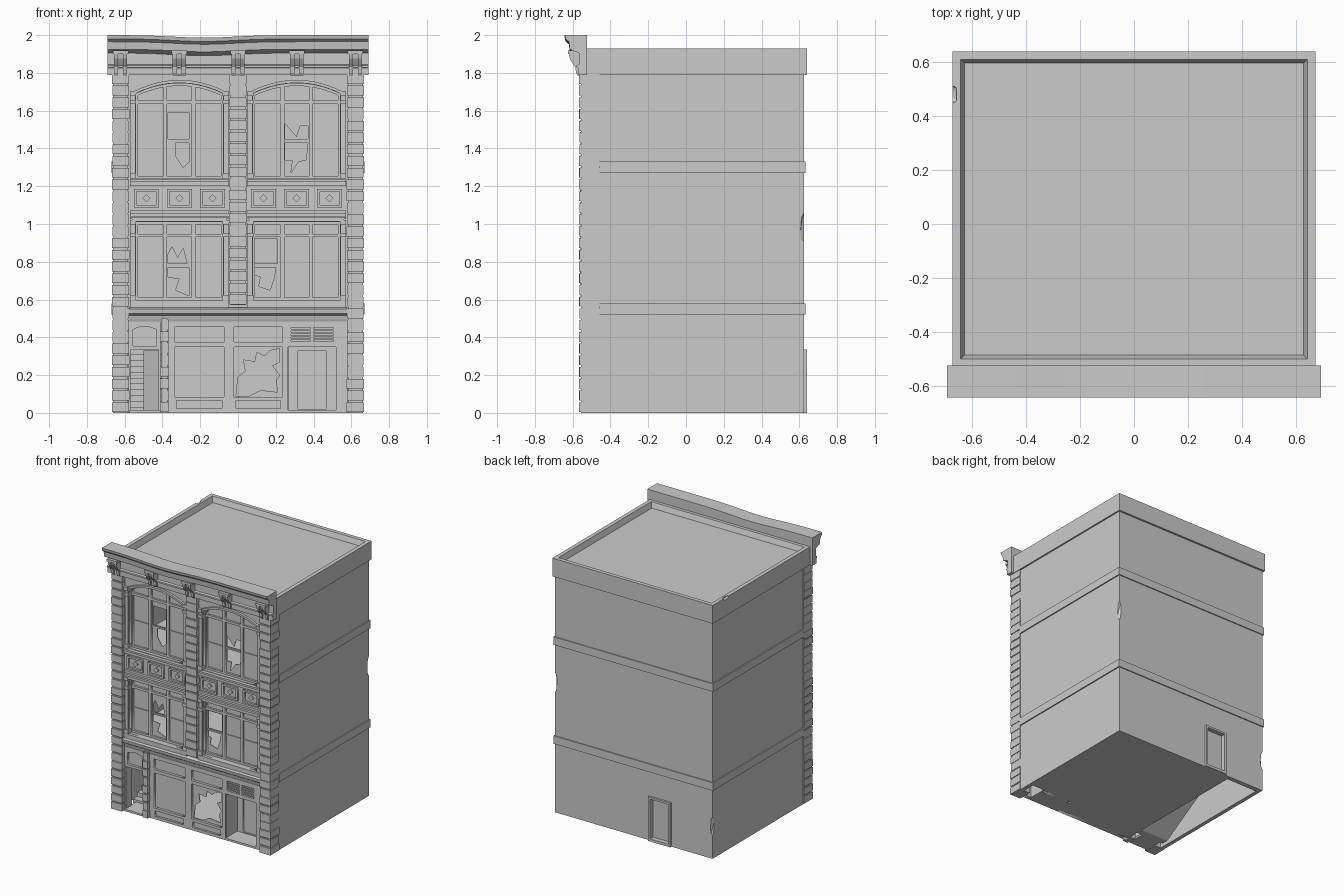
import bpy, bmesh, math, random
from mathutils import Matrix, Vector

if "Cube" in bpy.data.objects:
    bpy.data.objects.remove(bpy.data.objects["Cube"])

random.seed(4)


def finish(name, bm):
    bmesh.ops.recalc_face_normals(bm, faces=bm.faces)
    me = bpy.data.meshes.new(name)
    bm.to_mesh(me)
    bm.free()
    ob = bpy.data.objects.new(name, me)
    bpy.context.collection.objects.link(ob)
    return ob


def boxes(name, specs):
    """One object from boxes given as (x0, x1, y0, y1, z0, z1)."""
    bm = bmesh.new()
    for a, b, c, d, e, f in specs:
        m = Matrix.Translation(((a + b) / 2, (c + d) / 2, (e + f) / 2)) @ Matrix.Diagonal((b - a, d - c, f - e, 1))
        bmesh.ops.create_cube(bm, size=1, matrix=m)
    return finish(name, bm)


def plate(name, loops, y0, y1):
    """Filled x-z outlines (inner loops become holes) with thickness y0..y1."""
    cu = bpy.data.curves.new(name, 'CURVE')
    cu.dimensions, cu.fill_mode, cu.extrude = '2D', 'BOTH', (y1 - y0) / 2
    for pts in loops:
        s = cu.splines.new('POLY')
        s.points.add(len(pts) - 1)
        for p, (x, z) in zip(s.points, pts):
            p.co = (x, z, 0, 1)
        s.use_cyclic_u = True
    tmp = bpy.data.objects.new(name, cu)
    bpy.context.collection.objects.link(tmp)
    dg = bpy.context.evaluated_depsgraph_get()
    me = bpy.data.meshes.new_from_object(tmp.evaluated_get(dg))
    bm = bmesh.new()
    bm.from_mesh(me)
    bpy.data.objects.remove(tmp)
    bmesh.ops.transform(bm, matrix=Matrix.Translation((0, (y0 + y1) / 2, 0)) @ Matrix.Rotation(math.pi / 2, 4, 'X'),
                        verts=bm.verts)
    bmesh.ops.remove_doubles(bm, verts=bm.verts, dist=1e-5)
    return finish(name, bm)


def extrude_x(name, profile, xs):
    """Sweep a (y, z) profile through the x stations."""
    bm = bmesh.new()
    rings = [[bm.verts.new((x, y, z)) for y, z in profile] for x in xs]
    n = len(profile)
    for r, s in zip(rings, rings[1:]):
        for i in range(n):
            bm.faces.new((r[i], r[(i + 1) % n], s[(i + 1) % n], s[i]))
    bm.faces.new(rings[0])
    bm.faces.new(rings[-1])
    return finish(name, bm)


def rect(x0, x1, z0, z1):
    return [(x0, z0), (x1, z0), (x1, z1), (x0, z1)]


def arched(x0, x1, z0, top, n=10):
    return [(x0, z0), (x1, z0)] + [(x1 + (x0 - x1) * i / n, top(x1 + (x0 - x1) * i / n)) for i in range(n + 1)]


def cut(ob, cutter):
    m = ob.modifiers.new('cut', 'BOOLEAN')
    m.object, m.operation, m.solver = cutter, 'DIFFERENCE', 'EXACT'
    dg = bpy.context.evaluated_depsgraph_get()
    me = bpy.data.meshes.new_from_object(ob.evaluated_get(dg))
    ob.modifiers.clear()
    ob.data = me
    bpy.data.objects.remove(cutter)


def chip(loc, scale):
    bm = bmesh.new()
    bmesh.ops.create_icosphere(bm, subdivisions=1, radius=1,
                               matrix=Matrix.Translation(loc) @ Matrix.Diagonal((*scale, 1)))
    return finish('chip_cutter', bm)


# Hollow body with back doorway and broken corners
body = boxes('side_and_back_walls', [(-.66, .66, -.47, .625, 0, 1.8)])
cut(body, boxes('interior_cutter', [(-.63, .63, -1, .59, -.1, 1.77)]))
cut(body, boxes('door_cutter', [(-.3, -.145, .5, .7, .02, .32)]))
cut(body, chip((.675, .64, .98), (.04, .045, .12)))
cut(body, chip((-.675, .64, .25), (.04, .045, .11)))
boxes('back_door', [(-.31, -.135, .595, .605, .01, .33)])
boxes('back_door_frame', [(-.315, -.3, .6, .64, 0, .335), (-.145, -.13, .6, .64, 0, .335),
                          (-.315, -.13, .6, .64, .32, .335), (-.315, -.13, .6, .64, 0, .02)])
for nm, z in (('lower', .52), ('upper', 1.27)):
    boxes(nm + '_side_band', [(s * .662 - .007, s * .662 + .007, -.46, .633, z, z + .06) for s in (-1, 1)]
          + [(-.669, .669, .62, .633, z, z + .06)])

# Parapet with sunken roof
bm = bmesh.new()
bmesh.ops.create_cube(bm, size=1, matrix=Matrix.Translation((0, .055, 1.859)) @ Matrix.Diagonal((1.344, 1.17, .138, 1)))
bm.faces.ensure_lookup_table()
top = [f for f in bm.faces if f.normal.z > .9]
bmesh.ops.inset_region(bm, faces=top, thickness=.042)
bmesh.ops.inset_region(bm, faces=top, thickness=.02, depth=-.04)
parapet = finish('parapet_and_roof', bm)
cut(parapet, chip((-.68, .48, 1.935), (.03, .045, .03)))

# Interior floors, stair partition and stairs
boxes('floors', [(-.345, .63, -.36, .595, 0, .02), (-.345, .265, -.5, -.36, 0, .02),
                 (.265, .52, -.53, -.36, 0, .015), (-.575, -.41, -.54, -.4, 0, .015),
                 (-.63, .63, -.48, .595, .53, .55), (-.63, .63, -.48, .595, 1.2, 1.22)])
boxes('stair_partition', [(-.365, -.345, -.5, .595, 0, .53)])
steps = []
for i in range(17):
    steps += [(-.4 + i * .05, i * .031), (-.4 + i * .05, (i + 1) * .031)]
extrude_x('stairs', steps + [(.45, .527), (.45, .49), (-.35, 0)], (-.6, -.37))
leaf = boxes('open_street_door', [(-.12, 0, -.006, .006, .015, .33)])
leaf.location, leaf.rotation_euler = (-.415, -.49, 0), (0, 0, math.radians(-48))


# Banded masonry piers
def pier(name, x0, x1, y0, y1, z0, z1):
    n = round((z1 - z0) / .0617)
    h = (z1 - z0) / n
    specs = [(x0 + .007, x1 - .007, y0 + .011, y1, z0, z1)]
    for i in range(n):
        j = random.uniform(0, .004)
        specs.append((x0 + j, x1 - j, y0 + j, y1 + .001, z0 + i * h + .004, z0 + (i + 1) * h - .006))
    boxes(name, specs)


pier('left_pier', -.668, -.575, -.567, -.46, 0, 1.8)
pier('right_pier', .575, .668, -.567, -.46, 0, 1.8)
pier('centre_pier', -.048, .048, -.562, -.48, .57, 1.8)
pier('entrance_pier', -.412, -.365, -.56, -.48, 0, .5)

# Upper facade: windows with broken panes, key = (storey, side)
breaks = {
    (1, -1): [[(-.37, 1.45), (-.26, 1.45), (-.26, 1.59), (-.37, 1.59)],
              [(-.33, 1.43), (-.26, 1.43), (-.26, 1.33), (-.29, 1.3), (-.33, 1.36)]],
    (1, 1): [[(.25, 1.45), (.37, 1.45), (.37, 1.52), (.33, 1.52), (.31, 1.46), (.25, 1.53)],
             [(.25, 1.43), (.37, 1.43), (.36, 1.34), (.32, 1.33), (.28, 1.27), (.29, 1.34), (.25, 1.34)]],
    (0, -1): [[(-.37, .79), (-.37, .84), (-.35, .88), (-.32, .82), (-.29, .87), (-.27, .79)],
              [(-.37, .77), (-.26, .77), (-.26, .62), (-.33, .65), (-.31, .71), (-.37, .72)]],
    (0, 1): [[(.09, .79), (.21, .79), (.21, .92), (.09, .92)],
             [(.09, .77), (.2, .77), (.19, .71), (.17, .65), (.11, .67), (.12, .72), (.09, .73)]],
}
openings = []
storeys = [(.595, .78, .94, 1.01, 0), (1.24, 1.44, 1.645, 1.69, .055)]
for k, (z0, rail, transom, spring, rise) in enumerate(storeys):
    for side in (-1, 1):
        c = side * .31
        tag = ('middle_', 'upper_')[k] + ('left_' if side < 0 else 'right_')

        def head(x, d=0):
            return spring + rise * (1 - ((x - c) / .23) ** 2) + d

        hole = arched(c - .23, c + .23, z0, head)
        openings.append(hole)
        lights = []
        for a, b in ((-.22, -.085), (-.065, .065), (.085, .22)):
            lights.append(rect(c + a, c + b, z0 + .015, transom - .01))
            lights.append(arched(c + a, c + b, transom + .008, lambda x: head(x, -.014), 4))
        plate(tag + 'window_frame', [hole] + lights, -.505, -.475)
        plate(tag + 'glass', [hole] + breaks[k, side], -.49, -.485)
        boxes(tag + 'meeting_rail', [(c - .225, c + .225, -.497, -.478, rail - .005, rail + .005)])
        xs = [c - .25 + .05 * i for i in range(11)]
        plate(tag + 'hood', [[(x, head(x, .002)) for x in xs] + [(x, head(x, .018)) for x in reversed(xs)]], -.548, -.52)
        plls = []
        for s in (-1, 1):
            p = c + s * .246
            plls += [(p - .013, p + .013, -.54, -.5, z0, spring), (p - .017, p + .017, -.549, -.5, z0, z0 + .03),
                     (p - .017, p + .017, -.549, -.5, transom - .01, transom + .012),
                     (p - .017, p + .017, -.552, -.5, spring - .012, spring + .012)]
        boxes(tag + 'pilasters', plls)
plate('facade_wall', [rect(-.62, .62, .48, 1.82)] + openings, -.53, -.472)

for side, nm in ((-1, 'left'), (1, 'right')):
    c = side * .31
    # Sills and string courses
    boxes(nm + '_ledges', [(c - .262, c + .262, -y, -.5, a, b) for y, a, b in
                           ((.556, 1.222, 1.236), (.547, 1.2, 1.222), (.55, 1.055, 1.072), (.542, 1.04, 1.055),
                            (.553, 1.026, 1.036), (.552, .58, .595), (.545, .555, .58))])
    # Spandrel panels with diamonds
    loops, gems = [], []
    for i in (-1, 0, 1):
        x, z = c + i * .175, 1.136
        loops += [rect(x - .066, x + .066, z - .048, z + .048), rect(x - .052, x + .052, z - .035, z + .035)]
        gems.append([(x - .021, z), (x, z - .021), (x + .021, z), (x, z + .021)])
    plate(nm + '_spandrel_panels', loops, -.545, -.52)
    plate(nm + '_spandrel_diamonds', gems, -.541, -.52)

# Crowning cornice, sagging slightly, with paired brackets
cornice = extrude_x('cornice', [(-.525, 1.79), (-.572, 1.79), (-.572, 1.825), (-.58, 1.828), (-.58, 1.84), (-.566, 1.845),
                                (-.566, 1.905), (-.595, 1.915), (-.615, 1.925), (-.62, 1.965), (-.638, 1.98),
                                (-.642, 2), (-.525, 2)], [-.692 + .0865 * i for i in range(17)])
for v in cornice.data.vertices:
    if v.co.z > 1.9:
        v.co.z -= .014 * math.exp(-((v.co.x + .18) / .22) ** 2)
fin = [(-.55, 1.785), (-.573, 1.785), (-.582, 1.8), (-.586, 1.83), (-.6, 1.85), (-.615, 1.875), (-.622, 1.915), (-.55, 1.915)]
for i in range(5):
    x = (i - 2) * .311
    for s in (-1, 1):
        extrude_x(f'bracket_{i}', fin, (x + s * .024 - .011, x + s * .024 + .011))
    extrude_x(f'bracket_core_{i}', [(y + .012, z) for y, z in fin], (x - .02, x + .02))
    boxes(f'bracket_cap_{i}', [(x - .041, x + .041, -.625, -.55, 1.9, 1.918)])

# Shopfront cornice
extrude_x('shop_cornice', [(-.49, .478), (-.528, .478), (-.535, .495), (-.54, .515), (-.556, .525), (-.56, .55),
                           (-.545, .557), (-.49, .557)], (-.576, .576))

# Shopfront wall, display windows and transoms
front = [(-.37, 0), (.265, 0), (.265, .35), (.52, .35), (.52, 0), (.58, 0), (.58, .485), (-.37, .485)]
shop = [front]
for a, b in ((-.335, -.075), (-.02, .235)):
    shop += [rect(a, b, .085, .35), rect(a, b, .375, .455), rect(a + .01, b - .01, .022, .065)]
shop += [rect(.28, .385, .378, .452), rect(.4, .505, .378, .452)]
plate('shopfront', shop, -.53, -.5)
boxes('shop_panels', [(-.345, .25, -.515, -.495, .01, .083), (-.345, .25, -.51, -.5, .37, .46),
                      (.27, .515, -.51, -.5, .37, .46)])
boxes('vent_louvres', [(a, a + .105, -.527, -.505, .385 + .0165 * i, .394 + .0165 * i)
                       for a in (.28, .4) for i in range(4)])
plate('shop_glass', [rect(-.345, .25, .08, .36),
                     [(-.01, .09), (0, .19), (.04, .22), (.03, .28), (.09, .27), (.1, .32), (.14, .3), (.17, .33),
                      (.22, .34), (.22, .27), (.18, .25), (.22, .2), (.2, .17), (.21, .11), (.12, .12), (.06, .09)]],
      -.511, -.506)

# Recessed shop door
boxes('door_recess', [(.255, .267, -.52, -.36, 0, .36), (.518, .53, -.52, -.36, 0, .36),
                      (.255, .53, -.52, -.36, .35, .362)])
plate('shop_door_frame', [rect(.265, .52, 0, .355), rect(.315, .468, .02, .328)], -.39, -.365)
boxes('shop_door', [(.31, .475, -.378, -.37, .015, .33)])

# Street entrance surround with arched fanlight
fan = arched(-.557, -.432, .355, lambda x: .44 + .018 * (1 - ((x + .4945) / .0625) ** 2), 6)
plate('entrance_header', [rect(-.58, -.41, .335, .485), fan], -.53, -.5)
boxes('fanlight_glass', [(-.565, -.425, -.512, -.506, .345, .47)])
boxes('entrance_jambs', [(-.58, -.568, -.53, -.46, 0, .34), (-.422, -.41, -.53, -.48, 0, .34)])
